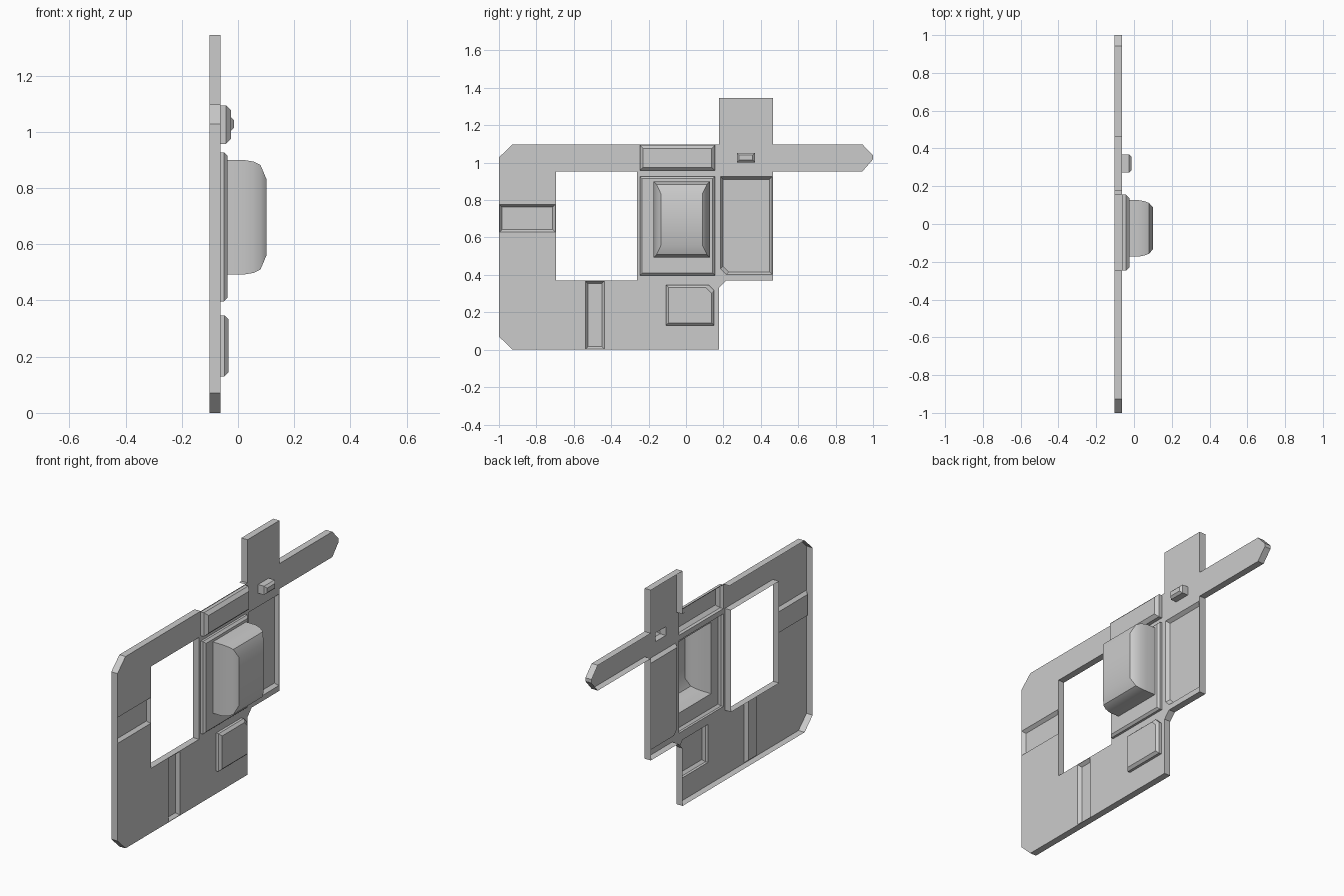
import bpy, bmesh

if "Cube" in bpy.data.objects:
    bpy.data.objects.remove(bpy.data.objects["Cube"])

FRONT, BACK = -0.063, -0.102


def loft(name, rings):
    """Solid through rings of (x, [(y, z), ...]) with equal point counts."""
    bm = bmesh.new()
    loops = [[bm.verts.new((x, y, z)) for y, z in pts] for x, pts in rings]
    n = len(loops[0])
    for a, b in zip(loops, loops[1:]):
        for i in range(n):
            j = (i + 1) % n
            bm.faces.new((a[i], a[j], b[j], b[i]))
    bm.faces.new(loops[0])
    bm.faces.new(loops[-1])
    bmesh.ops.recalc_face_normals(bm, faces=bm.faces)
    me = bpy.data.meshes.new(name)
    bm.to_mesh(me)
    bm.free()
    ob = bpy.data.objects.new(name, me)
    bpy.context.collection.objects.link(ob)
    return ob


def rect(r, dy=0.0, dz=None, corner=None, c=0.03):
    """Rectangle (y0, y1, z0, z1) inset by dy, dz; one corner may be cut."""
    dz = dy if dz is None else dz
    y0, y1, z0, z1 = r[0] + dy, r[1] - dy, r[2] + dz, r[3] - dz
    if corner == "top":
        return [(y0, z0), (y1, z0), (y1, z1 - c), (y1 - c, z1), (y0, z1)]
    if corner == "low":
        return [(y0, z0 + c), (y0 + c, z0), (y1, z0), (y1, z1), (y0, z1)]
    return [(y0, z0), (y1, z0), (y1, z1), (y0, z1)]


def combine(ob, tool, op):
    """Apply a boolean with a temporary tool object."""
    m = ob.modifiers.new(op.title(), "BOOLEAN")
    m.operation, m.object, m.solver = op, tool, "EXACT"
    bpy.context.view_layer.objects.active = ob
    bpy.ops.object.modifier_apply(modifier=m.name)
    bpy.data.objects.remove(tool, do_unlink=True)


# Flat plate with arm, tab and clipped corners
PANEL_Y = (-0.247, 0.155)
outline = [(-0.927, 0), (0.176, 0), (0.176, 0.33), (0.214, 0.37), (0.464, 0.37),
           (0.464, 0.953), (0.943, 0.953), (1, 1.018), (1, 1.038), (0.943, 1.098),
           (0.464, 1.098), (0.464, 1.345), (0.176, 1.345), (0.176, 1.098),
           (PANEL_Y[1], 1.098), (PANEL_Y[0], 1.098),
           (-0.927, 1.098), (-1, 1.028), (-1, 0.07)]
plate = loft("pressed_plate", [(BACK, outline), (FRONT, outline)])

# Window opening
window = rect((-0.696, -0.262, 0.37, 0.953))
combine(plate, loft("window_cutter", [(-0.3, window), (0.3, window)]), "DIFFERENCE")

# Sunken side panel and the two sunken strips
for r, depth, corner in (((0.184, 0.461, 0.402, 0.925), 0.02, "low"),
                         ((-0.998, -0.699, 0.628, 0.776), 0.018, None),
                         ((-0.538, -0.436, 0.003, 0.367), 0.018, None)):
    cut = loft("pocket_cutter", [(FRONT - depth, rect(r, 0.014, corner=corner)),
                                 (FRONT, rect(r, corner=corner)),
                                 (0, rect(r, corner=corner))])
    combine(plate, cut, "DIFFERENCE")

# Raised panels: upper, centre, lower and a small clip
for r, top, bev, corner in (((*PANEL_Y, 0.957, 1.094), -0.025, 0.018, None),
                            ((*PANEL_Y, 0.397, 0.927), -0.038, 0.012, None),
                            ((-0.108, 0.15, 0.13, 0.347), -0.034, 0.014, "top"),
                            ((0.272, 0.368, 1.002, 1.052), -0.014, 0.012, None)):
    panel = loft("raised_panel", [(-0.085, rect(r, corner=corner)),
                                  (top - bev, rect(r, corner=corner)),
                                  (top, rect(r, bev, corner=corner))])
    combine(plate, panel, "UNION")

# Deep domed block on the centre panel
r = (-0.173, 0.127, 0.492, 0.9)
steps = [(-0.05, 0, 0), (0.02, 0, 0), (0.055, 0.006, 0.006),
         (0.08, 0.016, 0.018), (0.101, 0.04, 0.068)]
block = loft("centre_block", [(x, rect(r, dy, dz)) for x, dy, dz in steps])
combine(plate, block, "UNION")

# Open the back, so it is a thin pressed sheet, and the rim above the upper panel
bm = bmesh.new()
bm.from_mesh(plate.data)
doomed = []
for f in bm.faces:
    ys = [v.co.y for v in f.verts]
    on_back = all(abs(v.co.x - BACK) < 1e-4 for v in f.verts)
    on_rim = (all(abs(v.co.z - 1.098) < 1e-4 for v in f.verts)
              and min(ys) > PANEL_Y[0] - 1e-3 and max(ys) < PANEL_Y[1] + 1e-3)
    if on_back or on_rim:
        doomed.append(f)
bmesh.ops.delete(bm, geom=doomed, context="FACES")
bm.to_mesh(plate.data)
bm.free()

# Smooth only the gentle curve of the block
plate.select_set(True)
bpy.context.view_layer.objects.active = plate
bpy.ops.object.shade_smooth_by_angle(angle=0.5)
